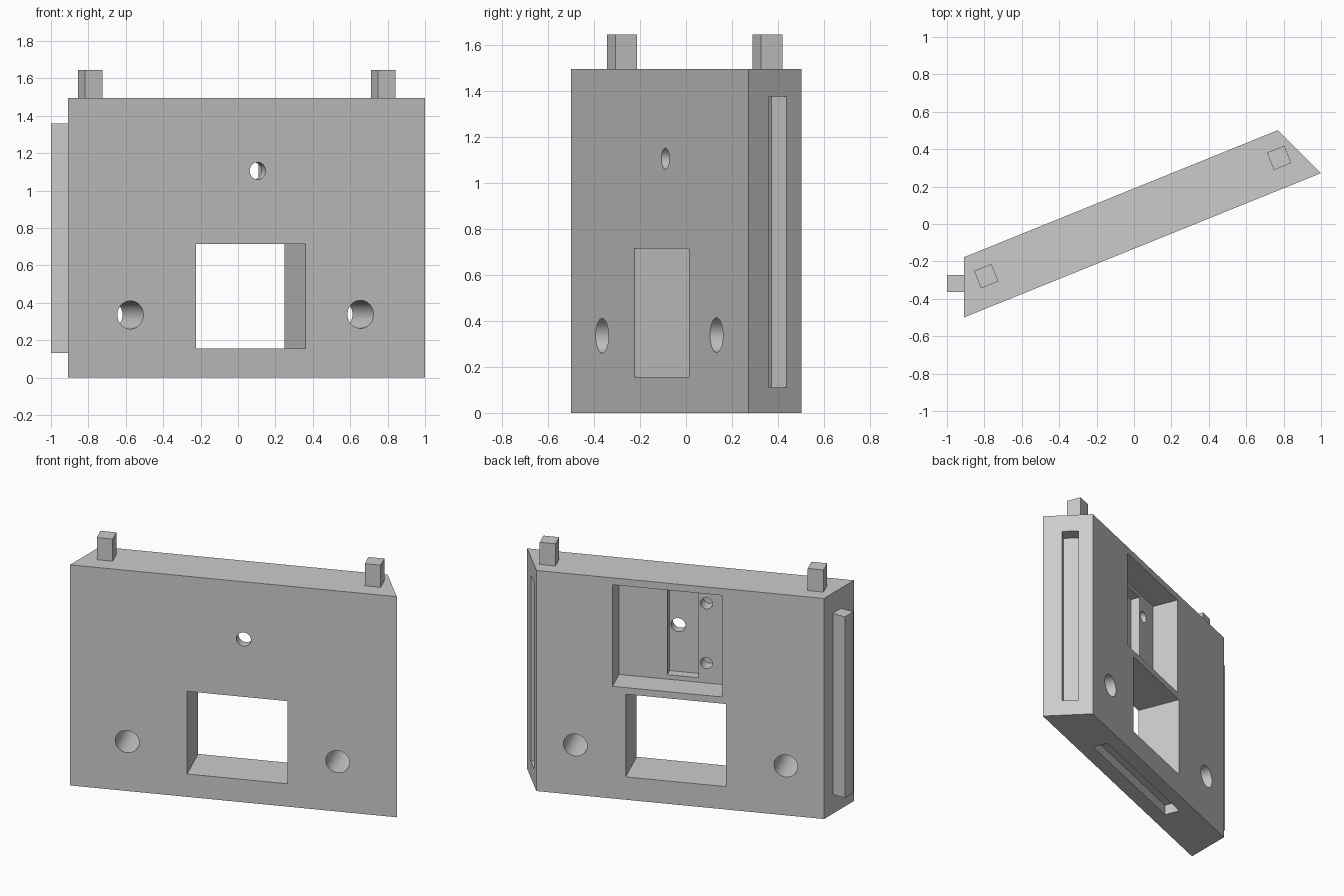
import bpy
import math
from mathutils import Matrix, Vector

if "Cube" in bpy.data.objects:
    bpy.data.objects.remove(bpy.data.objects["Cube"], do_unlink=True)

HEIGHT, THICK = 1.495, 0.297
ANGLE = math.radians(22)
# Panel frame: u runs along the front face, v runs into the panel, z is up
PANEL = Matrix.Translation((-0.91, -0.5, 0)) @ Matrix.Rotation(ANGLE, 4, 'Z')
WORLD = Matrix.Identity(4)

grey = bpy.data.materials.new("plain_grey")
grey.use_nodes = True
grey.diffuse_color = (0.6, 0.6, 0.6, 1)
grey.node_tree.nodes["Principled BSDF"].inputs["Base Color"].default_value = (0.6, 0.6, 0.6, 1)


def box(name, x, y, z, frame=PANEL):
    """Box from three (low, high) ranges in the given frame."""
    bpy.ops.mesh.primitive_cube_add(size=1)
    obj = bpy.context.object
    obj.name = name
    centre = Vector([(a + b) / 2 for a, b in (x, y, z)])
    size = [b - a for a, b in (x, y, z)]
    obj.data.transform(frame @ Matrix.Translation(centre) @ Matrix.Diagonal((*size, 1)))
    obj.data.materials.append(grey)
    return obj


def drill(name, u, z, radius, v0, v1):
    """Round cutter running through the panel thickness."""
    bpy.ops.mesh.primitive_cylinder_add(vertices=48, radius=radius, depth=v1 - v0)
    obj = bpy.context.object
    obj.name = name
    obj.data.transform(PANEL @ Matrix.Translation((u, (v0 + v1) / 2, z))
                       @ Matrix.Rotation(math.pi / 2, 4, 'X'))
    obj.data.materials.append(grey)
    return obj


def cut(target, cutter):
    cutter.hide_render = True
    mod = target.modifiers.new("cut", 'BOOLEAN')
    mod.operation, mod.solver, mod.object = 'DIFFERENCE', 'EXACT', cutter
    bpy.context.view_layer.objects.active = target
    bpy.ops.object.modifier_apply(modifier=mod.name)
    bpy.data.objects.remove(cutter, do_unlink=True)


# Panel body extruded from its plan outline
plan = [(-0.91, -0.5), (1.0, 0.272), (0.77, 0.502), (-0.91, -0.178)]
n = len(plan)
verts = [(x, y, z) for z in (0, HEIGHT) for x, y in plan]
faces = [tuple(reversed(range(n))), tuple(range(n, 2 * n))]
faces += [(i, (i + 1) % n, (i + 1) % n + n, i + n) for i in range(n)]
mesh = bpy.data.meshes.new("wall_panel")
mesh.from_pydata(verts, [], faces)
mesh.materials.append(grey)
panel = bpy.data.objects.new("wall_panel", mesh)
bpy.context.collection.objects.link(panel)

# Window opening
cut(panel, box("window_cutter", (0.739, 1.37), (-0.1, 0.4), (0.155, 0.715)))

# Recess in the back with a deeper pocket inside it
cut(panel, box("recess_cutter", (0.764, 1.453), (THICK - 0.175, 0.4), (0.76, 1.448)))
cut(panel, box("pocket_cutter", (0.953, 1.149), (0.06, 0.2), (0.79, 1.42)))

# Round through holes, then blind screw holes beside the pocket
for u, z, r in ((0.361, 0.335, 0.075), (1.688, 0.338, 0.075), (1.095, 1.105, 0.046)):
    cut(panel, drill("hole_cutter", u, z, r, -0.1, 0.4))
for z in (0.895, 1.3):
    cut(panel, drill("screw_hole_cutter", 0.902, z, 0.038, 0.04, 0.2))

# Long groove in the underside
cut(panel, box("groove_cutter", (0.56, 1.55), (0.1, 0.205), (-0.1, 0.07)))

# Upright slot in the mitred end
mitre = Matrix.Translation((0.873, 0.398, 0)) @ Matrix.Rotation(math.radians(45), 4, 'Z')
cut(panel, box("slot_cutter", (-0.09, 0.1), (-0.053, 0.053), (0.11, 1.375), mitre))

bpy.ops.object.select_all(action='DESELECT')
panel.select_set(True)
bpy.context.view_layer.objects.active = panel
bpy.ops.object.shade_smooth_by_angle(angle=math.radians(30))

# Tongue on the square end
box("side_tongue", (-1.0, -0.9), (-0.363, -0.272), (0.13, 1.358), WORLD)

# Pegs on the top edge
for name, u in (("right_top_peg", 0.194), ("left_top_peg", 1.883)):
    box(name, (u - 0.05, u + 0.05), (0.11, 0.21), (HEIGHT - 0.01, 1.645))
